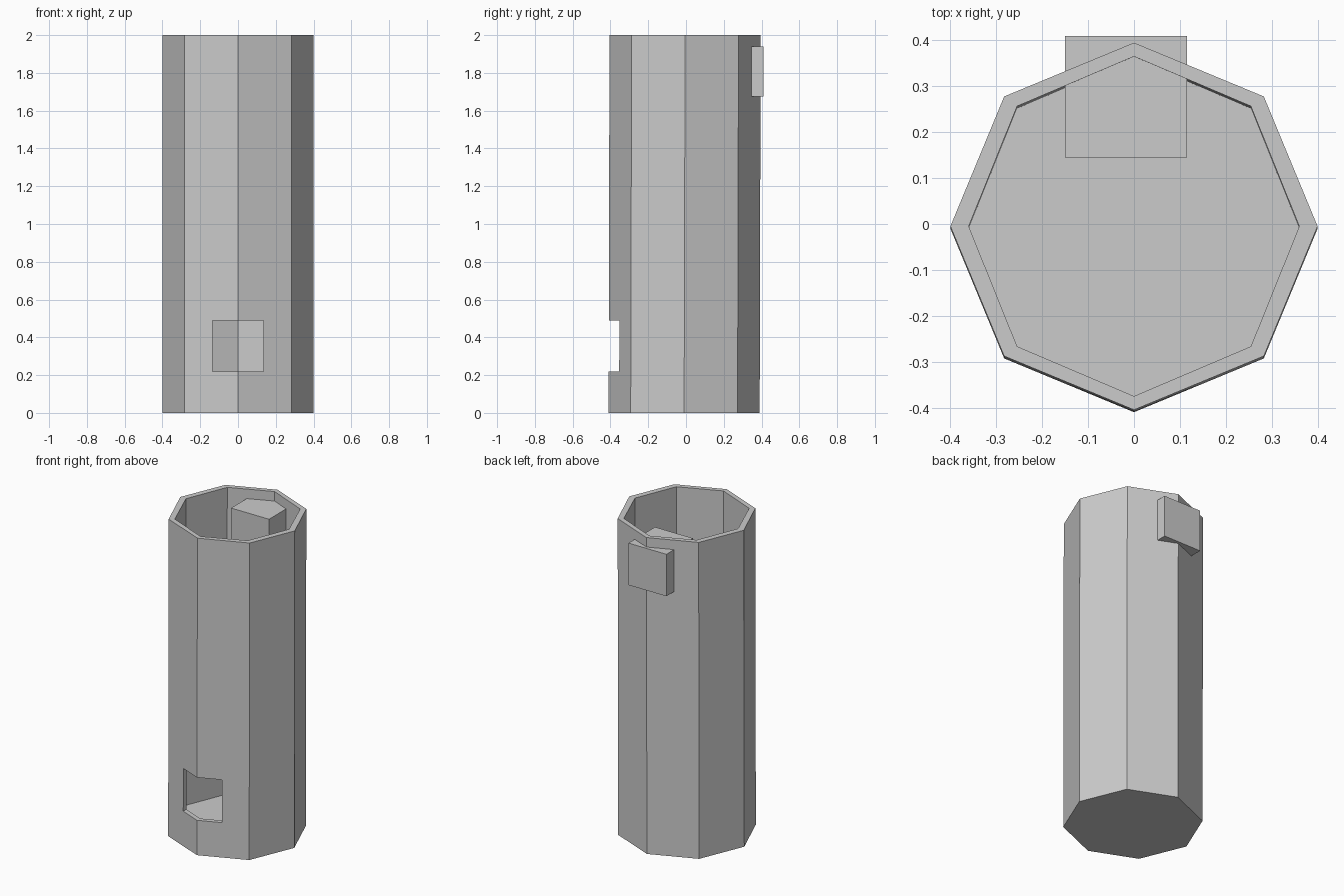
import bpy, bmesh
from math import sin, cos, tau

if "Cube" in bpy.data.objects:
    bpy.data.objects.remove(bpy.data.objects["Cube"])

SIDES = 8


def ring(bm, rx, ry, y, z):
    return [bm.verts.new((rx * cos(tau * i / SIDES), y + ry * sin(tau * i / SIDES), z))
            for i in range(SIDES)]


def finish(bm, name):
    bmesh.ops.recalc_face_normals(bm, faces=bm.faces)
    mesh = bpy.data.meshes.new(name)
    bm.to_mesh(mesh)
    bm.free()
    obj = bpy.data.objects.new(name, mesh)
    bpy.context.collection.objects.link(obj)
    return obj


def box(name, low, high):
    bm = bmesh.new()
    bmesh.ops.create_cube(bm, size=1)
    for v in bm.verts:
        v.co = [(a + b) / 2 + c * (b - a) for a, b, c in zip(low, high, v.co)]
    return finish(bm, name)


# Octagonal tube with a closed floor, leaning very slightly backwards
bm = bmesh.new()
rings = [ring(bm, 0.4, 0.4, -0.01, 0),
         ring(bm, 0.4, 0.4, -0.005, 2),
         ring(bm, 0.36, 0.37, -0.005, 2),
         ring(bm, 0.36, 0.37, -0.01, 0.065)]
for a, b in zip(rings, rings[1:]):
    for i in range(SIDES):
        j = (i + 1) % SIDES
        bm.faces.new((a[i], a[j], b[j], b[i]))
bm.faces.new(rings[0])
bm.faces.new(rings[-1])
tube = finish(bm, "tube")

# Square window near the bottom of the front wall
cutter = box("window_cutter", (-0.135, -0.5, 0.22), (0.135, -0.15, 0.49))
cutter.hide_render = True
cutter.hide_viewport = True
cut = tube.modifiers.new("window", 'BOOLEAN')
cut.operation = 'DIFFERENCE'
cut.solver = 'EXACT'
cut.object = cutter

# Block pushed through the top of the back wall
box("back_block", (-0.15, 0.145, 1.675), (0.115, 0.41, 1.94))
